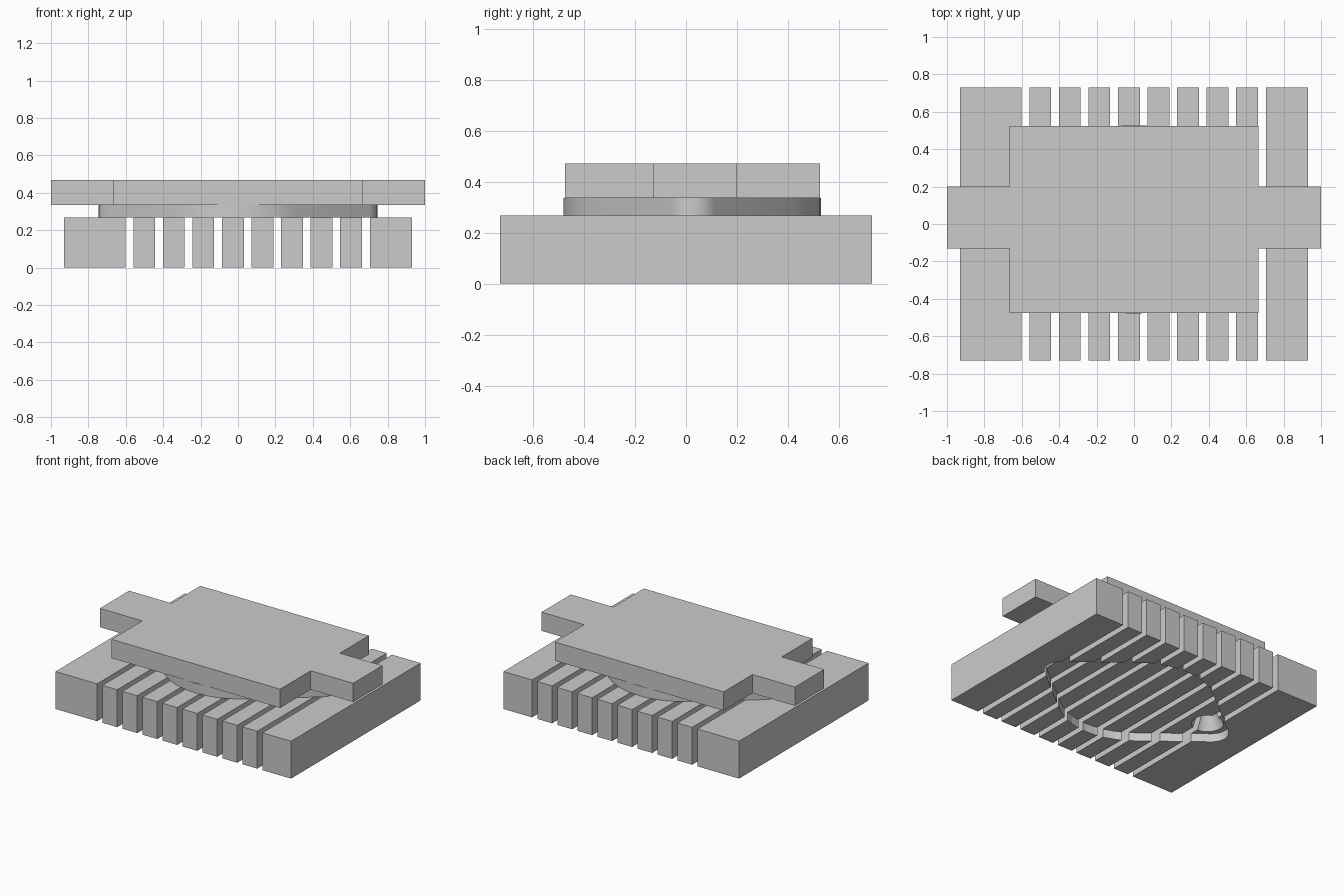
import bpy, bmesh, math

cube = bpy.data.objects.get("Cube")
if cube:
    bpy.data.objects.remove(cube, do_unlink=True)

grey = bpy.data.materials.new("plain grey")
grey.use_nodes = True
grey.diffuse_color = (0.6, 0.6, 0.6, 1)
grey.node_tree.nodes["Principled BSDF"].inputs["Base Color"].default_value = (0.6, 0.6, 0.6, 1)

MID_Y = 0.025


def prism(name, outline, z0, z1):
    """Extrude a flat outline between two heights."""
    bm = bmesh.new()
    face = bm.faces.new([bm.verts.new((x, y, z0)) for x, y in outline])
    top = bmesh.ops.extrude_face_region(bm, geom=[face])["geom"]
    bmesh.ops.translate(bm, vec=(0, 0, z1 - z0),
                        verts=[v for v in top if isinstance(v, bmesh.types.BMVert)])
    bmesh.ops.recalc_face_normals(bm, faces=bm.faces)
    mesh = bpy.data.meshes.new(name)
    bm.to_mesh(mesh)
    bm.free()
    mesh.materials.append(grey)
    obj = bpy.data.objects.new(name, mesh)
    bpy.context.collection.objects.link(obj)
    return obj


def box_outline(x0, x1, y0, y1):
    return [(x0, y0), (x1, y0), (x1, y1), (x0, y1)]


def flange_outline(big=0.505, tip=0.11, reach=0.745, steps=10):
    """Large middle circle joined to two small end circles by tangents."""
    d = reach - tip
    a = math.acos((big - tip) / d)
    arcs = [(d, tip, -a, a), (0, big, a, math.pi - a),
            (-d, tip, math.pi - a, math.pi + a),
            (0, big, math.pi + a, 2 * math.pi - a)]
    points = []
    for cx, r, start, end in arcs:
        for i in range(steps + 1):
            t = start + (end - start) * i / steps
            points.append((cx + r * math.cos(t), MID_Y + r * math.sin(t)))
    return points


# Cutters for the shallow recess and the tapered hole underneath
recess = prism("recess_cutter", flange_outline(), -0.1, 0.06)
bpy.ops.mesh.primitive_cone_add(vertices=32, radius1=0.14, radius2=0.02, depth=0.27,
                                location=(-0.6, MID_Y, 0.115))
hole = bpy.context.object
hole.name = "hole_cutter"
for cutter in (recess, hole):
    cutter.hide_render = True

# Base: two end blocks and a row of bars between the slots
spans = [("end_block_right", -0.93, -0.602), ("end_block_left", 0.705, 0.93)]
for i in range(8):
    x = -0.56 + 0.158 * i
    spans.append((f"bar_{i + 1}", x, x + 0.117))
for name, x0, x1 in spans:
    part = prism(name, box_outline(x0, x1, -0.73, 0.73), 0, 0.267)
    cutters = [recess, hole] if x0 < -0.5 else [recess]
    for cutter in cutters:
        mod = part.modifiers.new(cutter.name, 'BOOLEAN')
        mod.operation = 'DIFFERENCE'
        mod.solver = 'EXACT'
        mod.object = cutter
    bpy.context.view_layer.objects.active = part
    for mod in list(part.modifiers):
        bpy.ops.object.modifier_apply(modifier=mod.name)
for cutter in (recess, hole):
    bpy.data.objects.remove(cutter, do_unlink=True)

# Rounded flange between the base and the top plate
flange = prism("flange", flange_outline(), 0.267, 0.336)
bpy.ops.object.select_all(action='DESELECT')
flange.select_set(True)
bpy.context.view_layer.objects.active = flange
bpy.ops.object.shade_smooth_by_angle(angle=math.radians(30))

# Top plate with a tab on each side
bx, ax = 0.665, 1.0
y0, y1, t0, t1 = -0.475, 0.525, -0.13, 0.2
right_side = [(bx, y0), (bx, t0), (ax, t0), (ax, t1), (bx, t1), (bx, y1)]
left_side = [(-x, y) for x, y in reversed(right_side)]
prism("top_plate", right_side + left_side, 0.336, 0.47)
